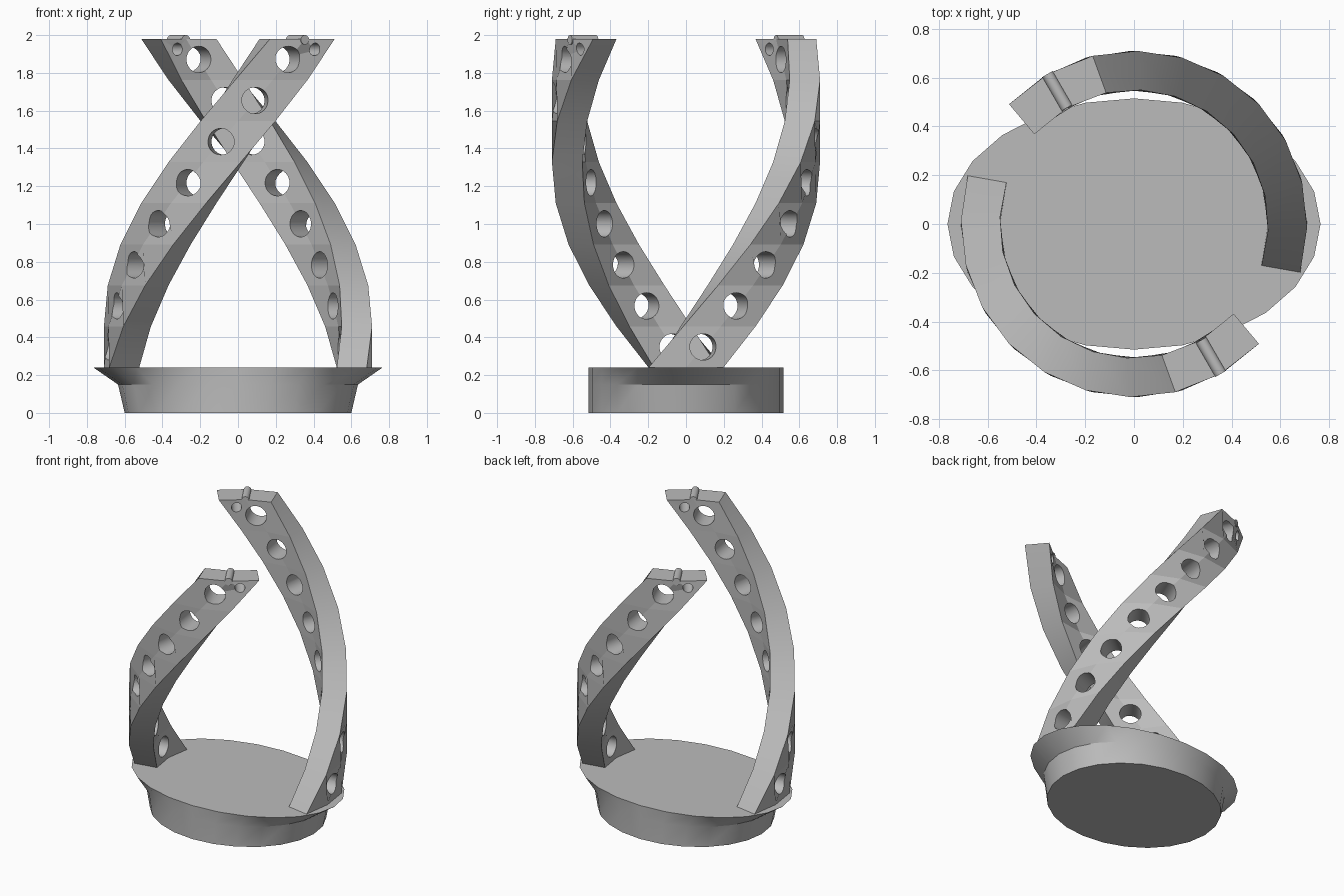
import bpy, bmesh
from math import radians, sin, cos, pi
from mathutils import Matrix, Vector

if "Cube" in bpy.data.objects:
    bpy.data.objects.remove(bpy.data.objects["Cube"])

BASE_TOP, ARM_TOP = 0.24, 1.98
STEPS, TWIST = 8, 15            # helix segments and degrees turned per segment
R_IN, R_OUT = 0.55, 0.71
RISE = (ARM_TOP - BASE_TOP) / STEPS

grey = bpy.data.materials.new("plain grey")
grey.use_nodes = True
grey.diffuse_color = (0.5, 0.5, 0.5, 1)
grey.node_tree.nodes["Principled BSDF"].inputs["Base Color"].default_value = (0.5, 0.5, 0.5, 1)


def make_object(name, bm):
    bmesh.ops.recalc_face_normals(bm, faces=bm.faces)
    mesh = bpy.data.meshes.new(name)
    bm.to_mesh(mesh)
    bm.free()
    mesh.materials.append(grey)
    obj = bpy.data.objects.new(name, mesh)
    bpy.context.collection.objects.link(obj)
    return obj


def smooth(obj, degrees):
    bpy.ops.object.select_all(action='DESELECT')
    obj.select_set(True)
    bpy.context.view_layer.objects.active = obj
    bpy.ops.object.shade_smooth_by_angle(angle=radians(degrees))


def loft(bm, rings):
    """Skin closed rings of points and cap both ends."""
    rings = [[bm.verts.new(p) for p in ring] for ring in rings]
    for a, b in zip(rings, rings[1:]):
        for i in range(len(a)):
            j = (i + 1) % len(a)
            bm.faces.new((a[i], a[j], b[j], b[i]))
    bm.faces.new(rings[0])
    bm.faces.new(rings[-1])


def polar(radius, degrees, z):
    return Vector((radius * cos(radians(degrees)), radius * sin(radians(degrees)), z))


def radial_rod(bm, degrees, z, radius, r0, r1, sides=32):
    """Cylinder pointing away from the central axis."""
    place = (Matrix.Translation(polar((r0 + r1) / 2, degrees, z))
             @ Matrix.Rotation(radians(degrees), 4, 'Z') @ Matrix.Rotation(pi / 2, 4, 'Y'))
    bmesh.ops.create_cone(bm, cap_ends=True, segments=sides, radius1=radius,
                          radius2=radius, depth=r1 - r0, matrix=place)


# Oval base that widens into a flared rim along x
bm = bmesh.new()
SIDES = 24
loft(bm, [[(a * cos(2 * pi * i / SIDES), 0.515 * sin(2 * pi * i / SIDES), z)
           for i in range(SIDES)]
          for a, z in ((0.6, 0), (0.635, 0.15), (0.765, BASE_TOP))])
smooth(make_object("base", bm), 25)

# Twisted arm: an arc section turned as it climbs
section = [(R_OUT, -16.2), (R_OUT, 0), (R_OUT, 16.2), (R_IN, 18), (R_IN, 0), (R_IN, -18)]
bm = bmesh.new()
loft(bm, [[polar(r, a + TWIST * k, BASE_TOP + RISE * k) for r, a in section]
          for k in range(STEPS + 1)])
arm = make_object("right_arm", bm)
arm.name = "left_arm"

# Row of round holes, with a small one near the top
bm = bmesh.new()
for k in range(STEPS):
    radial_rod(bm, TWIST * (k + 0.5), BASE_TOP + RISE * (k + 0.5), 0.07, 0.4, 0.85)
radial_rod(bm, 126, 1.925, 0.033, 0.4, 0.85)
cutter = make_object("hole_cutter", bm)
cutter.hide_render = True
cut = arm.modifiers.new("holes", 'BOOLEAN')
cut.operation, cut.solver, cut.object = 'DIFFERENCE', 'EXACT', cutter
bpy.context.view_layer.objects.active = arm
bpy.ops.object.modifier_apply(modifier=cut.name)
bpy.data.objects.remove(cutter)
smooth(arm, 12)

# Small rod lying across the arm's top
bm = bmesh.new()
radial_rod(bm, 120, 1.975, 0.025, R_IN, R_OUT, 24)
rod = make_object("left_top_rod", bm)
smooth(rod, 30)

# Matching arm and rod on the other side
for obj, name in ((arm, "right_arm"), (rod, "right_top_rod")):
    twin = obj.copy()
    twin.name = name
    twin.rotation_euler.z = pi
    bpy.context.collection.objects.link(twin)
